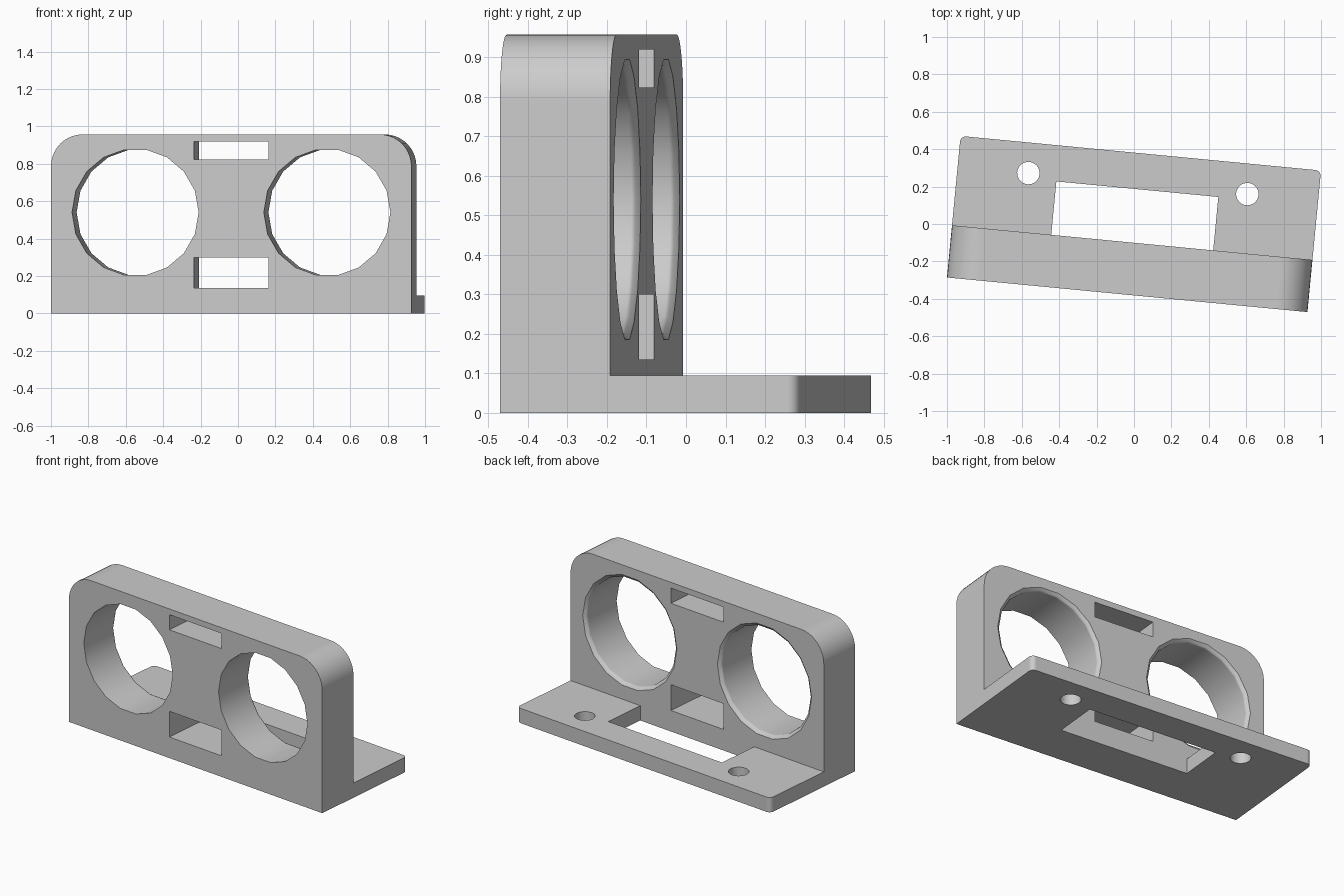
import bpy, bmesh
from math import sin, cos, pi, radians
from mathutils import Matrix, Vector

if "Cube" in bpy.data.objects:
    bpy.data.objects.remove(bpy.data.objects["Cube"], do_unlink=True)

# Main dimensions
HALF_W, HALF_D = 0.968, 0.38
HEIGHT, BASE_T = 0.957, 0.095
WALL_BACK = -0.10
TURN = radians(-5.48)

grey = bpy.data.materials.new("light grey")
grey.diffuse_color = (0.6, 0.6, 0.6, 1)
grey.use_nodes = True
grey.node_tree.nodes["Principled BSDF"].inputs["Base Color"].default_value = (0.6, 0.6, 0.6, 1)


def finish(name, bm):
    bmesh.ops.recalc_face_normals(bm, faces=bm.faces)
    mesh = bpy.data.meshes.new(name)
    bm.to_mesh(mesh)
    bm.free()
    mesh.materials.append(grey)
    obj = bpy.data.objects.new(name, mesh)
    bpy.context.collection.objects.link(obj)
    return obj


def box(name, lo, hi):
    bm = bmesh.new()
    size, mid = Vector(hi) - Vector(lo), (Vector(hi) + Vector(lo)) / 2
    bmesh.ops.create_cube(bm, size=1, matrix=Matrix.Translation(mid) @ Matrix.Diagonal((*size, 1)))
    return finish(name, bm)


def rounded_plate(name, low, high, radius, steps, place):
    """Extruded outline, rounded at its two upper corners."""
    pts = [(-HALF_W, low), (HALF_W, low)]
    for side, start in ((1, 0), (-1, pi / 2)):
        for i in range(steps + 1):
            a = start + pi / 2 * i / steps
            pts.append((side * (HALF_W - radius) + radius * cos(a), high - radius + radius * sin(a)))
    bm = bmesh.new()
    bottom = [bm.verts.new(place(u, v, 0)) for u, v in pts]
    top = [bm.verts.new(place(u, v, 1)) for u, v in pts]
    bm.faces.new(bottom)
    bm.faces.new(top)
    for i in range(len(pts)):
        j = (i + 1) % len(pts)
        bm.faces.new((bottom[i], bottom[j], top[j], top[i]))
    return finish(name, bm)


def turned(name, profile, sides, place):
    """Closed solid of revolution from (radius, position) pairs."""
    bm = bmesh.new()
    rings = [[bm.verts.new(place(r * cos(2 * pi * i / sides), r * sin(2 * pi * i / sides), t))
              for i in range(sides)] for r, t in profile]
    for a, b in zip(rings, rings[1:]):
        for i in range(sides):
            j = (i + 1) % sides
            bm.faces.new((a[i], a[j], b[j], b[i]))
    bm.faces.new(rings[0])
    bm.faces.new(rings[-1])
    return finish(name, bm)


def combine(target, tool, operation):
    mod = target.modifiers.new(operation.lower(), "BOOLEAN")
    mod.operation, mod.object, mod.solver = operation, tool, "EXACT"
    bpy.context.view_layer.objects.active = target
    bpy.ops.object.modifier_apply(modifier=mod.name)
    bpy.data.objects.remove(tool, do_unlink=True)


# Upright wall and base plate joined into an L
bracket = rounded_plate("bracket", 0, HEIGHT, 0.17, 10,
                        lambda u, v, t: (u, -HALF_D + t * (WALL_BACK + HALF_D), v))
base = rounded_plate("base_plate", -0.25, HALF_D, 0.03, 6,
                     lambda u, v, t: (u, v, t * BASE_T))
combine(bracket, base, "UNION")

# Large round openings with a softened rear rim, and screw holes
rim = [(0.34, -0.5), (0.34, -0.122), (0.344, -0.112), (0.36, WALL_BACK), (0.36, 0)]
for side in (-1, 1):
    opening = turned("opening_cutter", rim, 18,
                     lambda x, z, t: (side * 0.515 + x, t, 0.54 + z))
    combine(bracket, opening, "DIFFERENCE")
    screw = turned("screw_cutter", [(0.06, -0.1), (0.06, 0.2)], 28,
                   lambda x, y, t: (side * 0.588 + x, 0.217 + y, t))
    combine(bracket, screw, "DIFFERENCE")

# Two slots through the wall
for low, high in ((0.135, 0.30), (0.823, 0.92)):
    combine(bracket, box("slot_cutter", (-0.2, -0.5, low), (0.2, 0, high)), "DIFFERENCE")

# Rectangular window in the base, up to the wall
combine(bracket, box("window_cutter", (-0.435, WALL_BACK, -0.1), (0.435, 0.187, 0.12)), "DIFFERENCE")

# Turn into place and shade
bracket.rotation_euler.z = TURN
bpy.ops.object.select_all(action="DESELECT")
bracket.select_set(True)
bpy.context.view_layer.objects.active = bracket
bpy.ops.object.shade_smooth_by_angle(angle=radians(33))
weighted = bracket.modifiers.new("weighted_normals", "WEIGHTED_NORMAL")
weighted.keep_sharp = True
